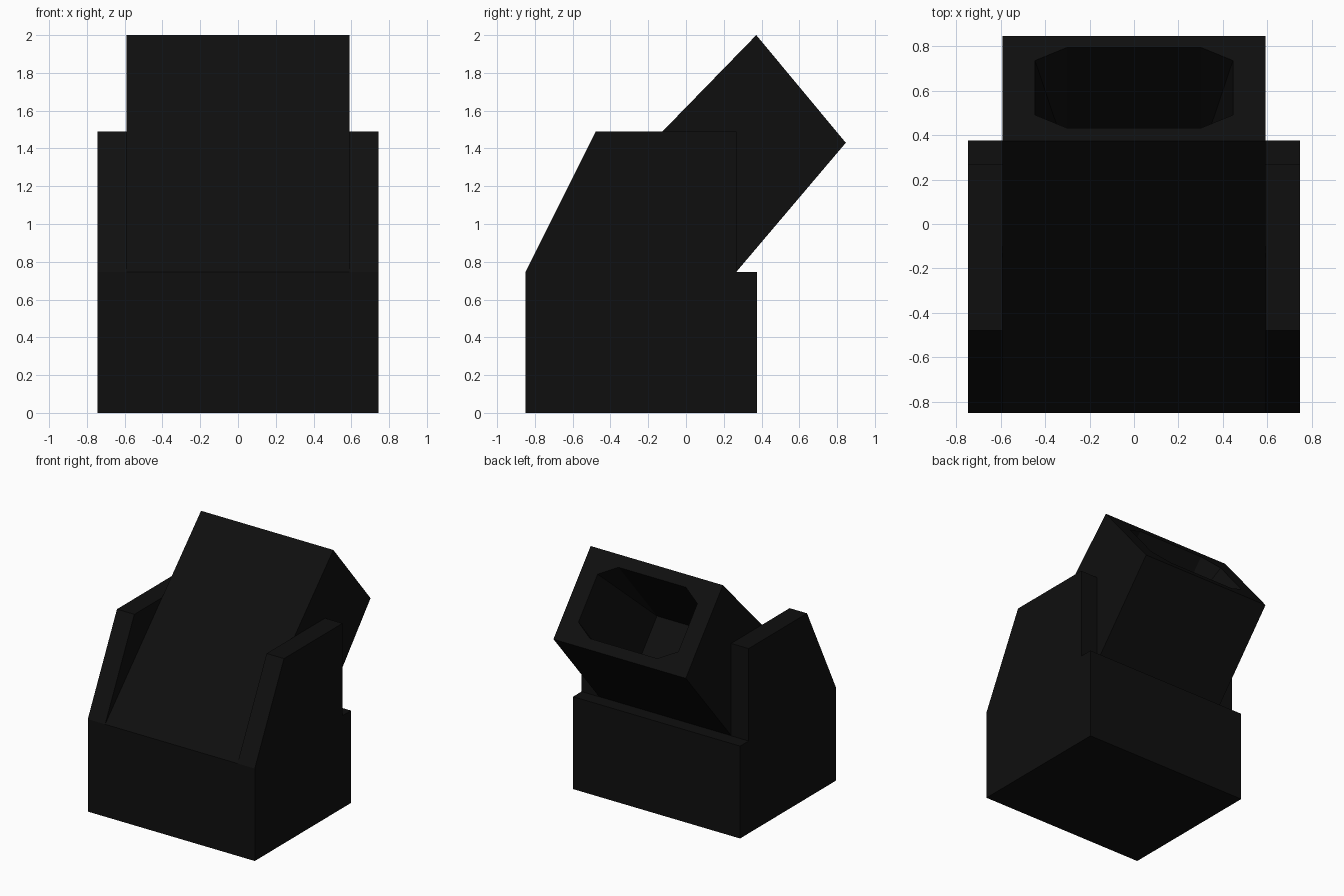
import bpy, bmesh
from mathutils import Vector

if "Cube" in bpy.data.objects:
    bpy.data.objects.remove(bpy.data.objects["Cube"])

black = bpy.data.materials.new("matte black")
black.diffuse_color = (0.0048, 0.0048, 0.0048, 1)
black.use_nodes = True
black.node_tree.nodes["Principled BSDF"].inputs["Base Color"].default_value = black.diffuse_color


def finish(name, bm):
    bmesh.ops.recalc_face_normals(bm, faces=bm.faces)
    mesh = bpy.data.meshes.new(name)
    bm.to_mesh(mesh)
    bm.free()
    mesh.materials.append(black)
    ob = bpy.data.objects.new(name, mesh)
    bpy.context.collection.objects.link(ob)
    return ob


def side_profile(name, pts, x0, x1):
    """Extrude a (y, z) outline from x0 to x1."""
    bm = bmesh.new()
    face = bm.faces.new([bm.verts.new((x0, y, z)) for y, z in pts])
    ext = bmesh.ops.extrude_face_region(bm, geom=[face])
    verts = [g for g in ext["geom"] if isinstance(g, bmesh.types.BMVert)]
    bmesh.ops.translate(bm, verts=verts, vec=(x1 - x0, 0, 0))
    return finish(name, bm)


# Base box
side_profile("base", [(-.85, 0), (.375, 0), (.375, .745), (-.85, .745)], -.745, .745)

# Cheek plates on both sides
cheek = [(-.85, .745), (.267, .745), (.267, 1.49), (-.478, 1.49)]
side_profile("left_cheek", cheek, -.745, -.59)
side_profile("right_cheek", cheek, .59, .745)

# Tilted block
block = side_profile("tilted_block",
                     [(-.85, .745), (.265, .745), (.846, 1.43), (.372, 2.0)], -.59, .59)

# Recess: eight-sided mouth narrowing to a rectangular floor
top, bottom = Vector((0, .372, 2.0)), Vector((0, .846, 1.43))
inward = Vector((0, -.49, -.58))


def on_end(x, t, depth):
    return top.lerp(bottom, t) + inward * depth + Vector((x, 0, 0))


bm = bmesh.new()
for s in (-1, 1):
    for x, t in ((.3, .125), (.445, .25), (.445, .765), (.3, .89)):
        for depth in (-.1, 0):
            bm.verts.new(on_end(s * x, t, depth))
    for t in (.125, .89):
        bm.verts.new(on_end(s * .3, t, 1))
bmesh.ops.convex_hull(bm, input=bm.verts)
cutter = finish("recess_cutter", bm)
cutter.hide_render = True

mod = block.modifiers.new("recess", "BOOLEAN")
mod.operation = "DIFFERENCE"
mod.solver = "EXACT"
mod.object = cutter
bpy.context.view_layer.objects.active = block
bpy.ops.object.modifier_apply(modifier=mod.name)
bpy.data.objects.remove(cutter)
